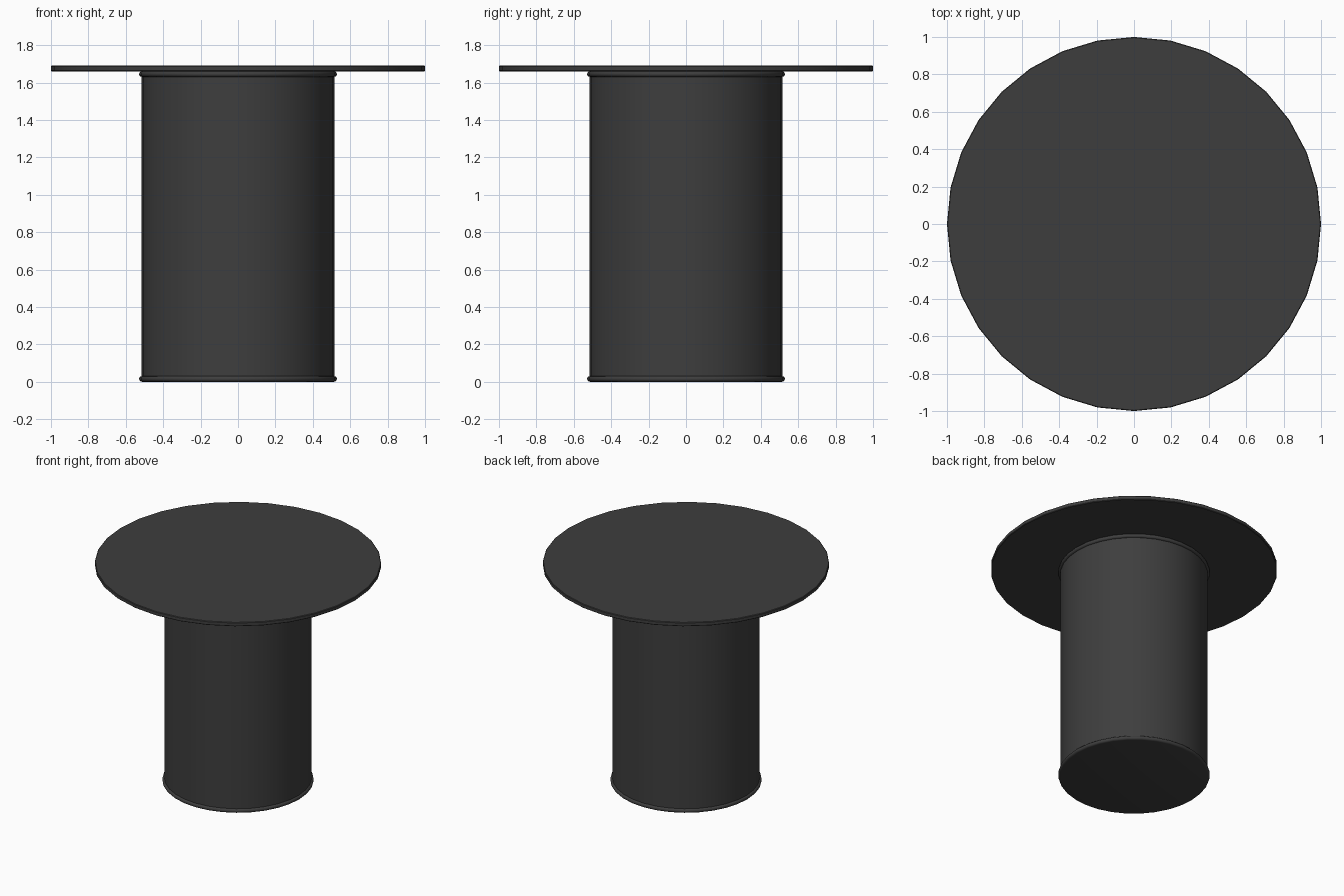
import bpy
import bmesh
import math

SIDES = 32

old = bpy.data.objects.get("Cube")
if old:
    bpy.data.objects.remove(old, do_unlink=True)

charcoal = bpy.data.materials.new("charcoal")
charcoal.use_nodes = True
colour = (0.048, 0.048, 0.048, 1)
charcoal.diffuse_color = colour
charcoal.node_tree.nodes["Principled BSDF"].inputs["Base Color"].default_value = colour


def lathe(name, profile, sides=SIDES):
    """Spin a (radius, height) profile around z; open ends are capped flat."""
    bm = bmesh.new()
    rings = []
    for r, z in profile:
        angles = [math.tau * i / sides for i in range(sides)]
        rings.append([bm.verts.new((r * math.cos(a), r * math.sin(a), z)) for a in angles])
    for low, high in zip(rings, rings[1:]):
        for i in range(sides):
            j = (i + 1) % sides
            bm.faces.new((low[i], low[j], high[j], high[i]))
    bm.faces.new(reversed(rings[0]))
    bm.faces.new(rings[-1])
    mesh = bpy.data.meshes.new(name)
    bm.to_mesh(mesh)
    bm.free()
    mesh.materials.append(charcoal)
    obj = bpy.data.objects.new(name, mesh)
    bpy.context.collection.objects.link(obj)
    bpy.ops.object.select_all(action="DESELECT")
    obj.select_set(True)
    bpy.context.view_layer.objects.active = obj
    bpy.ops.object.shade_smooth_by_angle(angle=math.radians(35))
    return obj


def rounded_band(radius, bottom, height, bulge, steps=6):
    """Half-round edge profile from bottom to top."""
    points = []
    for k in range(steps + 1):
        t = math.pi * k / steps
        points.append((radius + bulge * math.sin(t), bottom + height * (1 - math.cos(t)) / 2))
    return points


# Pedestal drum and its rolled rims
lathe("pedestal", [(0.515, 0.005), (0.515, 1.665)])
lathe("bottom_rim", rounded_band(0.514, 0, 0.03, 0.015))
lathe("top_rim", rounded_band(0.514, 1.63, 0.03, 0.015))

# Thin round top with a softened edge
lathe("table_top", [(0.996, 1.66), (1, 1.664), (1, 1.686), (0.996, 1.69)])
